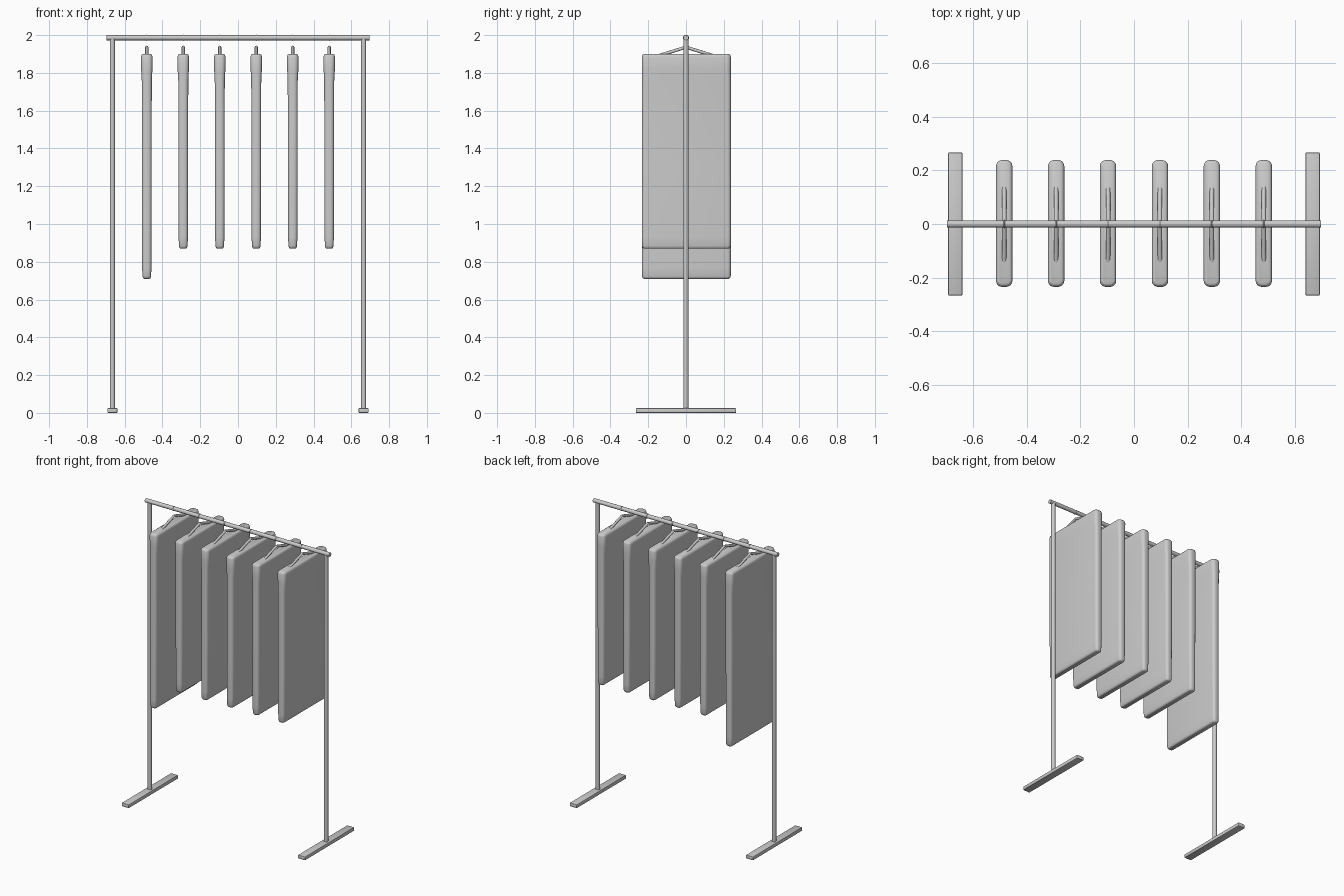
import bpy, bmesh, math
from mathutils import Vector

if "Cube" in bpy.data.objects:
    bpy.data.objects.remove(bpy.data.objects["Cube"])


def finish(name, bm, angle=40):
    bmesh.ops.recalc_face_normals(bm, faces=bm.faces)
    me = bpy.data.meshes.new(name)
    bm.to_mesh(me)
    bm.free()
    ob = bpy.data.objects.new(name, me)
    bpy.context.collection.objects.link(ob)
    bpy.ops.object.select_all(action='DESELECT')
    ob.select_set(True)
    bpy.context.view_layer.objects.active = ob
    bpy.ops.object.shade_smooth_by_angle(angle=math.radians(angle))
    return ob


def rod(bm, a, b, r, seg=20):
    a, b = Vector(a), Vector(b)
    d = b - a
    m = d.to_track_quat('Z', 'Y').to_matrix().to_4x4()
    m.translation = (a + b) / 2
    bmesh.ops.create_cone(bm, cap_ends=True, segments=seg, radius1=r,
                          radius2=r, depth=d.length, matrix=m)


def outline(w, d, r, steps=5):
    # rounded rectangle, w across x and d across y
    pts = []
    for k, (sx, sy) in enumerate([(1, 1), (-1, 1), (-1, -1), (1, -1)]):
        for i in range(steps + 1):
            t = (k + i / steps) * math.pi / 2
            pts.append((sx * (w / 2 - r) + r * math.cos(t),
                        sy * (d / 2 - r) + r * math.sin(t)))
    return pts


def garment(name, x, bottom):
    top = 1.90
    # height, thickness, depth of each ring
    levels = [(bottom, .030, .450), (bottom + .004, .040, .462),
              (bottom + .014, .046, .470), (bottom + .06, .049, .472),
              (1.3, .052, .472), (1.76, .053, .472), (1.82, .060, .472),
              (1.885, .061, .472), (1.896, .055, .464), (top, .042, .450)]
    bm = bmesh.new()
    rings = [[bm.verts.new((x + px, py + .002, z))
              for px, py in outline(w, d, w * .38)] for z, w, d in levels]
    for lo, hi in zip(rings, rings[1:]):
        n = len(lo)
        for i in range(n):
            j = (i + 1) % n
            bm.faces.new((lo[i], lo[j], hi[j], hi[i]))
    bm.faces.new(rings[0][::-1])
    bm.faces.new(rings[-1])
    finish(name, bm, 50)


# rail
bm = bmesh.new()
rod(bm, (-.695, 0, 1.986), (.695, 0, 1.986), .0135, 24)
finish("rail", bm)

# posts and feet
for side, sx in (("left", -1), ("right", 1)):
    bm = bmesh.new()
    rod(bm, (sx * .665, 0, .015), (sx * .665, 0, 1.982), .0135, 24)
    finish(side + "_post", bm)
    bm = bmesh.new()
    bmesh.ops.create_cube(bm, size=1)
    for v in bm.verts:
        v.co = (sx * .665 + v.co.x * .053, v.co.y * .532, .0125 + v.co.z * .025)
    bmesh.ops.bevel(bm, geom=bm.edges[:], offset=.004, segments=2,
                    profile=.5, affect='EDGES')
    finish(side + "_foot", bm)

# garments on hangers
for i in range(6):
    x = -.483 + i * .1932
    garment(f"garment_{i + 1}", x, .71 if i == 0 else .87)
    bm = bmesh.new()
    for s in (-1, 1):
        rod(bm, (x, 0, 1.936), (x, s * .20, 1.874), .0085, 12)
    finish(f"hanger_{i + 1}", bm)
    # hook loop around the rail
    bpy.ops.mesh.primitive_torus_add(location=(x, 0, 1.986),
                                     rotation=(0, math.pi / 2, 0),
                                     major_radius=.0135, minor_radius=.0025,
                                     major_segments=24, minor_segments=8)
    bpy.context.object.name = f"hook_{i + 1}"
    bpy.ops.object.shade_smooth()
